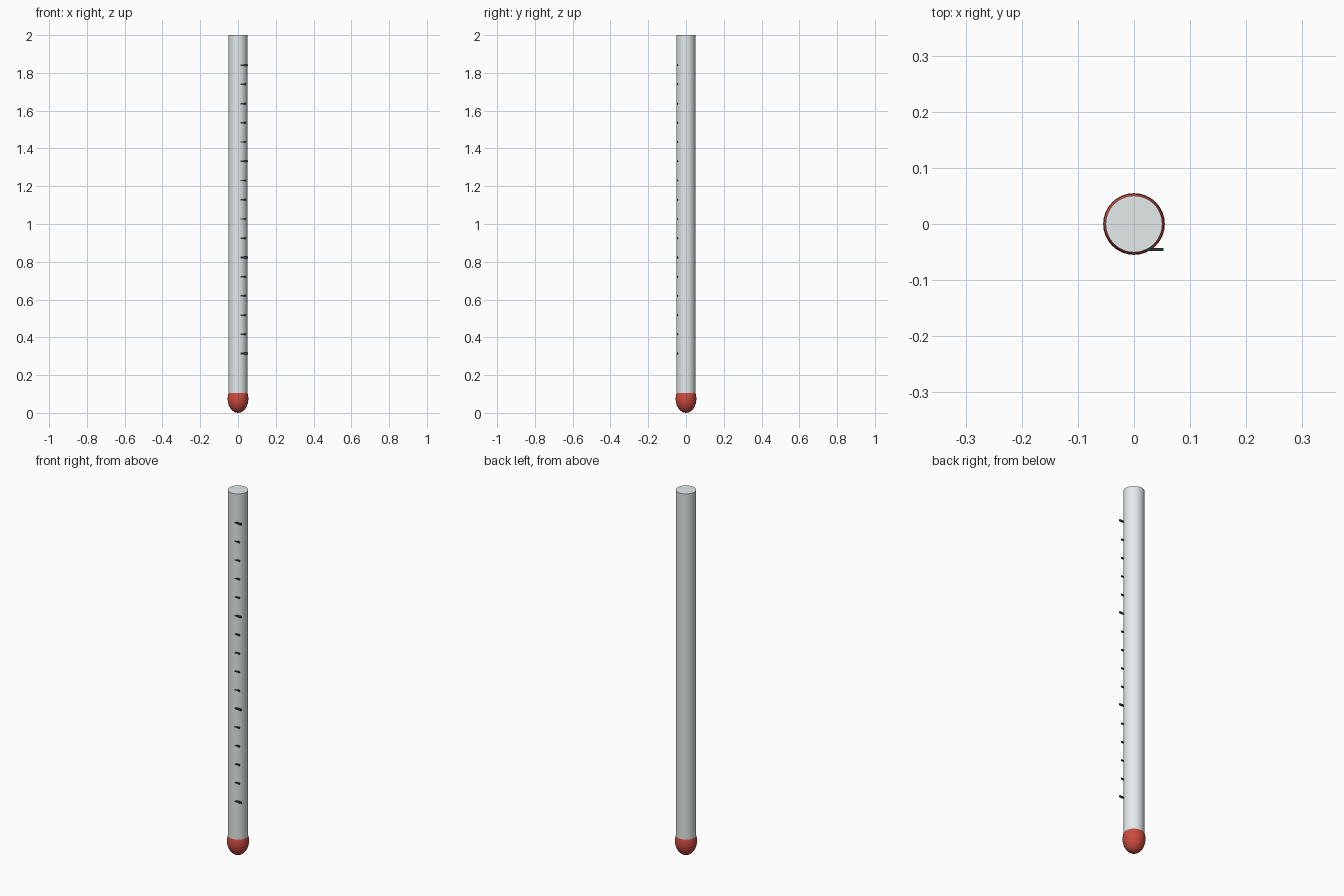
import bpy

if "Cube" in bpy.data.objects:
    bpy.data.objects.remove(bpy.data.objects["Cube"])


def material(name, rgb):
    m = bpy.data.materials.new(name)
    m.diffuse_color = (*rgb, 1)
    m.use_nodes = True
    m.node_tree.nodes["Principled BSDF"].inputs["Base Color"].default_value = m.diffuse_color
    return m


glass = material("pale_glass", (0.78, 0.83, 0.84))
red = material("red_fluid", (0.6, 0.07, 0.05))
dark = material("dark_marks", (0.03, 0.04, 0.04))


def finish(name, mat, smooth=True):
    ob = bpy.context.object
    ob.name = name
    ob.data.materials.append(mat)
    bpy.ops.object.transform_apply(location=False, rotation=False, scale=True)
    if smooth:
        bpy.ops.object.shade_smooth_by_angle()
    return ob


# Glass tube, its lower end hidden in the bulb
bottom, top = 0.075, 2.0
bpy.ops.mesh.primitive_cylinder_add(vertices=32, radius=0.0505, depth=top - bottom,
                                    location=(0, 0, (top + bottom) / 2))
finish("tube", glass)

# Egg-shaped bulb
bpy.ops.mesh.primitive_uv_sphere_add(segments=32, ring_count=16, radius=1,
                                     location=(0, 0, 0.075))
bpy.context.object.scale = (0.055, 0.055, 0.075)
finish("bulb", red)

# Scale marks on the front right, every fifth one longer
for i in range(16):
    major = i % 5 == 0
    x0, x1 = 0.01, 0.053 if major else 0.042
    bpy.ops.mesh.primitive_cube_add(size=1, location=((x0 + x1) / 2, -0.0455, 0.314 + i * 0.1018))
    bpy.context.object.scale = (x1 - x0, 0.006, 0.009 if major else 0.007)
    finish(f"scale_mark_{i + 1}", dark, smooth=False)
